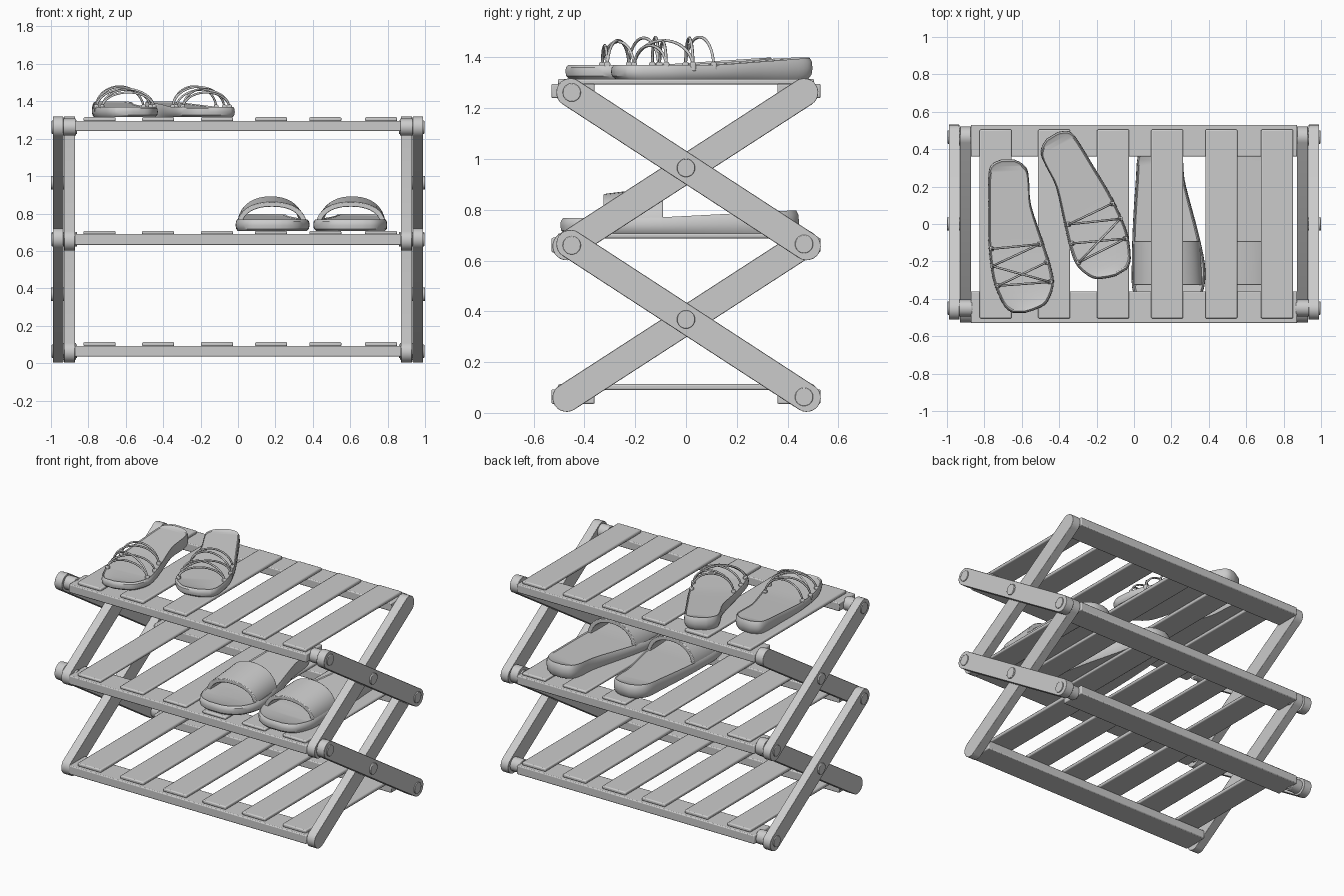
import bpy, bmesh, math
from mathutils import Vector

if "Cube" in bpy.data.objects:
    bpy.data.objects.remove(bpy.data.objects["Cube"])


def finish(name, bm, bevel=0.0):
    bmesh.ops.recalc_face_normals(bm, faces=bm.faces)
    me = bpy.data.meshes.new(name)
    bm.to_mesh(me)
    bm.free()
    ob = bpy.data.objects.new(name, me)
    bpy.context.collection.objects.link(ob)
    if bevel:
        m = ob.modifiers.new("bevel", 'BEVEL')
        m.width, m.segments, m.limit_method = bevel, 2, 'ANGLE'
    return ob


def box(name, x0, x1, y0, y1, z0, z1, bevel):
    bm = bmesh.new()
    bmesh.ops.create_cube(bm, size=1)
    for v in bm.verts:
        v.co = ((x0 + x1) / 2 + v.co.x * (x1 - x0), (y0 + y1) / 2 + v.co.y * (y1 - y0),
                (z0 + z1) / 2 + v.co.z * (z1 - z0))
    return finish(name, bm, bevel)


def loft(name, rings, bevel=0.0):
    """Skin even-sided rings; caps are strips joining opposite points."""
    bm = bmesh.new()
    vs = [[bm.verts.new(p) for p in r] for r in rings]
    n = len(vs[0])
    for a, b in zip(vs, vs[1:]):
        for i in range(n):
            j = (i + 1) % n
            bm.faces.new((a[i], a[j], b[j], b[i]))
    for r in (vs[0], vs[-1]):
        for i in range(n // 2 - 1):
            bm.faces.new((r[i], r[i + 1], r[n - 2 - i], r[n - 1 - i]))
    return finish(name, bm, bevel)


def bar(name, x0, x1, a, b, r, bevel=0.006):
    """Round-ended bar in the YZ plane between a and b."""
    ang = math.atan2(b[1] - a[1], b[0] - a[0])
    pts = []
    for c, start in ((b, ang - math.pi / 2), (a, ang + math.pi / 2)):
        for i in range(13):
            t = start + math.pi * i / 12
            pts.append((c[0] + r * math.cos(t), c[1] + r * math.sin(t)))
    return loft(name, [[(x, y, z) for y, z in pts] for x in (x0, x1)], bevel)


def pin(name, x0, x1, y, z, r, bevel=0.006):
    pts = [(y + r * math.cos(t * math.tau / 24), z + r * math.sin(t * math.tau / 24)) for t in range(24)]
    return loft(name, [[(x, p, q) for p, q in pts] for x in (x0, x1)], bevel)


# Three slatted shelves
for s, (z0, z1, z2) in enumerate(((0.035, 0.093, 0.113), (0.632, 0.69, 0.707), (1.24, 1.296, 1.315))):
    box(f"shelf_{s}_front_rail", -0.872, 0.872, -0.53, -0.36, z0, z1, 0.006)
    box(f"shelf_{s}_back_rail", -0.872, 0.872, 0.36, 0.53, z0, z1, 0.006)
    for i, x in enumerate((-0.74, -0.427, -0.112, 0.177, 0.467, 0.765)):
        box(f"shelf_{s}_slat_{i}", x - 0.086, x + 0.086, -0.505, 0.505, z1 - 0.003, z2, 0.007)

# Scissor frames on both ends
for sx, side in ((1, "right"), (-1, "left")):
    for k, z in enumerate((0.0, 0.597)):
        bar(f"{side}_outer_bar_{k}", sx * 0.934, sx * 0.99, (-0.455, z + 0.665), (0.475, z + 0.06), 0.056)
        bar(f"{side}_inner_bar_{k}", sx * 0.872, sx * 0.93, (-0.47, z + 0.06), (0.465, z + 0.665), 0.056)
        pin(f"{side}_middle_pin_{k}", sx * 0.92, sx * 1.0, 0, z + 0.368, 0.036)
    for k, (y, z) in enumerate(((-0.45, 1.262), (-0.45, 0.66), (0.465, 0.665), (0.465, 0.063))):
        pin(f"{side}_end_pin_{k}", sx * 0.86, sx * 0.996, y, z, 0.036)
    for k, (y, z) in enumerate(((-0.45, 1.262), (0.465, 0.063))):
        pin(f"{side}_spacer_{k}", sx * 0.865, sx * 0.936, y, z, 0.045)


def smooth_stations(st, sub=3):
    """Catmull-Rom through (y, left, right) stations."""
    p = [Vector(s) for s in st]
    p = [2 * p[0] - p[1]] + p + [2 * p[-1] - p[-2]]
    out = []
    for a, b, c, d in zip(p, p[1:], p[2:], p[3:]):
        for i in range(sub):
            t = i / sub
            out.append(0.5 * (2 * b + (c - a) * t + (2 * a - 5 * b + 4 * c - d) * t * t
                              + (3 * b - a - 3 * c + d) * t ** 3))
    return out + [p[-2]]


def sole(name, stations, place, z0, toe_h, heel_h):
    st = smooth_stations(stations)
    outline = [(s[1], s[0]) for s in st] + [(s[2], s[0]) for s in reversed(st)]
    cx = sum(p[0] for p in outline) / len(outline)
    cy = (st[0][0] + st[-1][0]) / 2
    y0, y1 = st[0][0] + 0.35, st[-1][0]
    rings = []
    for k, f, drop in ((0.93, 0, 0), (0.985, 0.2, 0), (1, 0.5, 0), (0.99, 0.82, 0), (0.95, 1, 0), (0.91, 1, 0.006)):
        ring = []
        for x, y in outline:
            h = toe_h + (heel_h - toe_h) * min(1, max(0, (y - y0) / (y1 - y0)))
            ky = (1 + k) / 2
            px, py = place(cx + (x - cx) * k, cy + (y - cy) * ky)
            ring.append((px, py, z0 + f * h - drop))
        rings.append(ring)
    loft(name, rings)


# Slide slippers on the middle shelf
slide = [(-0.495, 0.12, 0.22), (-0.475, 0.06, 0.28), (-0.43, 0.02, 0.335), (-0.34, -0.01, 0.375),
         (-0.22, -0.012, 0.38), (-0.05, -0.008, 0.345), (0.1, 0, 0.305), (0.24, 0.01, 0.27),
         (0.36, 0.02, 0.26), (0.42, 0.06, 0.235), (0.445, 0.11, 0.18)]
for name, place in (("left_slide", lambda x, y: (x, y)), ("right_slide", lambda x, y: (0.785 - x, y))):
    sole(name + "_sole", slide, place, 0.706, 0.062, 0.092)
    rings = []
    for i in range(25):
        t = math.pi * i / 24
        c, s = math.cos(t), math.sin(t)
        c = math.copysign(abs(c) ** 0.9, c)
        s = max(s, 0) ** 0.9
        ring = []
        for y, half, top in ((-0.325, 0.186, 0.862), (-0.09, 0.178, 0.892)):
            pair = []
            for d in (0, 0.026):
                px, py = place(0.182 - (y + 0.325) * 0.03 - c * (half - d), y)
                pair.append((px, py, 0.735 + s * (top - 0.735 - d)))
            ring += pair if not ring else pair[::-1]
        rings.append(ring)
    loft(name + "_strap", rings, 0.004)

# Laced sandals on the top shelf, measured around the middle of the lacing
sandal = [(-0.475, -0.65, -0.58), (-0.455, -0.68, -0.52), (-0.42, -0.705, -0.465), (-0.33, -0.745, -0.43),
          (-0.24, -0.765, -0.44), (-0.08, -0.78, -0.49), (0.1, -0.78, -0.55), (0.22, -0.78, -0.56),
          (0.29, -0.775, -0.57), (0.325, -0.755, -0.6), (0.345, -0.71, -0.64)]
posts = {"L1": (-0.762, -0.133), "L2": (-0.757, -0.225), "L3": (-0.727, -0.33),
         "R1": (-0.505, -0.108), "R2": (-0.468, -0.205), "R3": (-0.448, -0.31)}


def turned(x, y, a=math.radians(31)):
    u, v = -(x + 0.61), y + 0.218
    return (-0.203 + u * math.cos(a) - v * math.sin(a), -0.042 + u * math.sin(a) + v * math.cos(a))


for name, place in (("left_sandal", lambda x, y: (x, y)), ("right_sandal", turned)):
    sole(name + "_sole", sandal, place, 1.316, 0.054, 0.084)
    for key, p in posts.items():
        px, py = place(*p)
        box(f"{name}_loop_{key}", px - 0.012, px + 0.012, py - 0.012, py + 0.012, 1.345, 1.382, 0.006)
    cu = bpy.data.curves.new(name + "_laces", 'CURVE')
    cu.dimensions = '3D'
    cu.bevel_depth, cu.bevel_resolution = 0.006, 1
    for a, b, h in (("L1", "R1", 0.118), ("L2", "R1", 0.115), ("L2", "R3", 0.105),
                    ("L3", "R2", 0.1), ("L3", "R3", 0.085)):
        A, B = Vector(place(*posts[a])), Vector(place(*posts[b]))
        sp = cu.splines.new('POLY')
        sp.points.add(20)
        for i, pt in enumerate(sp.points):
            t = math.pi * i / 20
            q = A.lerp(B, 0.5 - 0.5 * math.cos(t))
            pt.co = (q.x, q.y, 1.362 + h * math.sin(t), 1)
    bpy.context.collection.objects.link(bpy.data.objects.new(name + "_laces", cu))

# Smooth shading with sharp edges kept
for ob in bpy.context.scene.objects:
    ob.select_set(ob.type == 'MESH')
    if ob.type == 'MESH':
        bpy.context.view_layer.objects.active = ob
bpy.ops.object.shade_smooth_by_angle(angle=math.radians(35))
